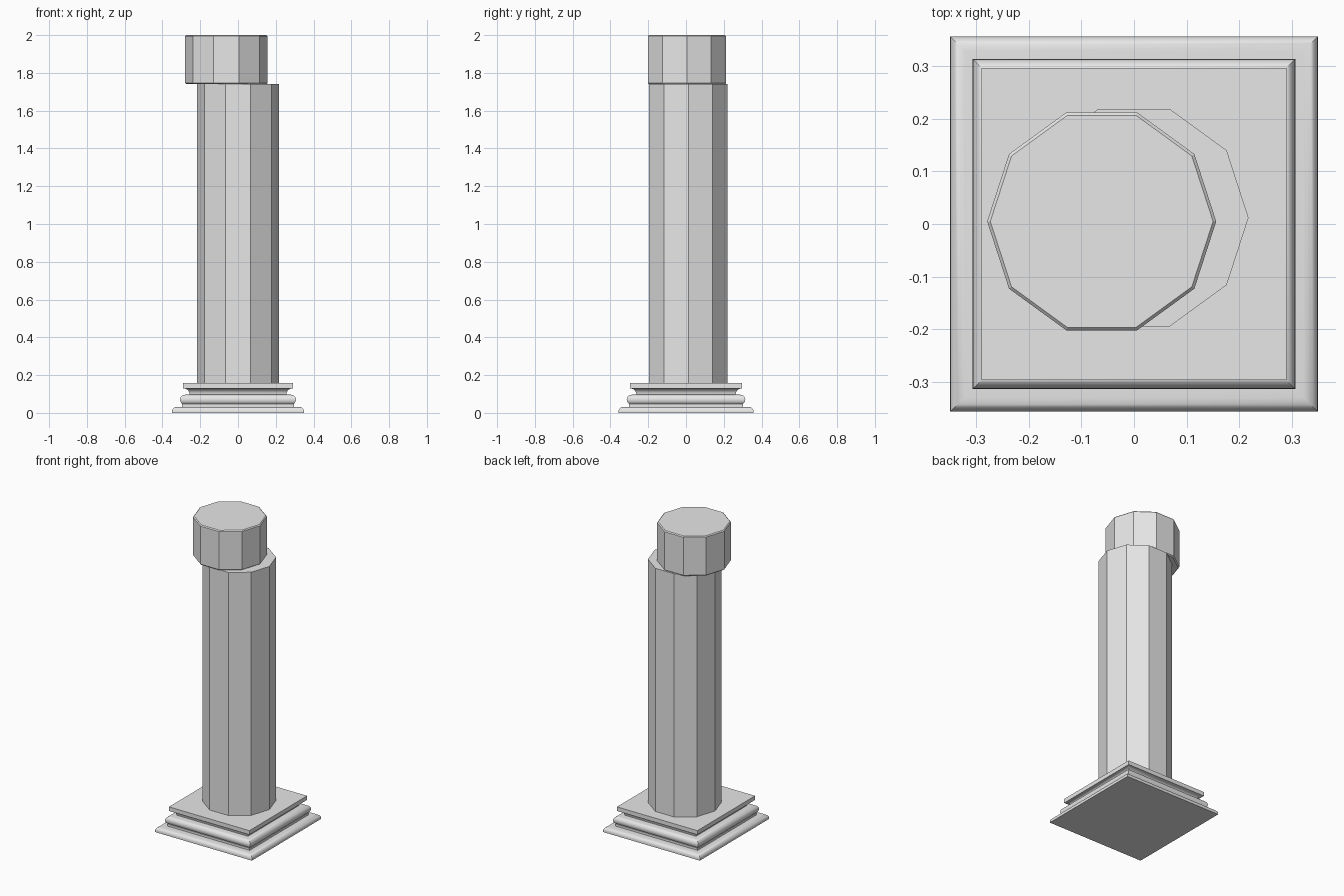
import bpy, bmesh, math

cube = bpy.data.objects.get("Cube")
if cube:
    bpy.data.objects.remove(cube, do_unlink=True)

stone = bpy.data.materials.new("pale_grey_stone")
stone.use_nodes = True
GREY = (0.8, 0.8, 0.8, 1)
stone.diffuse_color = GREY
stone.node_tree.nodes["Principled BSDF"].inputs["Base Color"].default_value = GREY


def loft(name, outline, profile, centre=(0, 0), smooth_angle=None):
    """Stack rings of outline(size) at each (size, z) of the profile and cap the ends."""
    bm = bmesh.new()
    rings = [[bm.verts.new((x + centre[0], y + centre[1], z)) for x, y in outline(size)]
             for size, z in profile]
    for low, high in zip(rings, rings[1:]):
        for i in range(len(low)):
            j = (i + 1) % len(low)
            bm.faces.new((low[i], low[j], high[j], high[i]))
    bm.faces.new(rings[0][::-1])
    bm.faces.new(rings[-1])
    mesh = bpy.data.meshes.new(name)
    bm.to_mesh(mesh)
    bm.free()
    mesh.materials.append(stone)
    obj = bpy.data.objects.new(name, mesh)
    bpy.context.collection.objects.link(obj)
    if smooth_angle:
        bpy.ops.object.select_all(action='DESELECT')
        obj.select_set(True)
        bpy.context.view_layer.objects.active = obj
        bpy.ops.object.shade_smooth_by_angle(angle=math.radians(smooth_angle))
    return obj


def decagon(radius):
    return [(radius * math.cos(i * math.tau / 10), radius * math.sin(i * math.tau / 10))
            for i in range(10)]


def rectangle(half):
    deep = half + 0.007
    return [(-half, -deep), (half, -deep), (half, deep), (-half, deep)]


def arc(size, z, rx, rz, start, end, steps=6):
    """Quarter or half round moulding between two angles in degrees."""
    angles = [math.radians(start + (end - start) * i / steps) for i in range(steps + 1)]
    return [(size + rx * math.cos(a), z + rz * math.sin(a)) for a in angles]


# Moulded base: rounded foot, fillet, bulging roll, hollow and top plate
base_profile = ([(0.35, 0)] + arc(0.323, 0.008, 0.027, 0.024, 0, 90)
                + [(0.296, 0.032), (0.296, 0.046)]
                + arc(0.282, 0.07, 0.025, 0.026, -60, 90, 8)
                + [(0.256, 0.098)]
                + arc(0.29, 0.098, 0.034, 0.032, 180, 90)
                + [(0.29, 0.157)])
loft("moulded_base", rectangle, base_profile, smooth_angle=40)

# Ten-sided shaft
loft("column_shaft", decagon, [(0.218, 0.15), (0.218, 1.742)], (0, 0.012))

# Displaced top block with a fine chamfer
loft("shifted_top_block", decagon,
     [(0.212, 1.74), (0.218, 1.746), (0.218, 1.994), (0.212, 2.0)], (-0.0615, 0.005))
